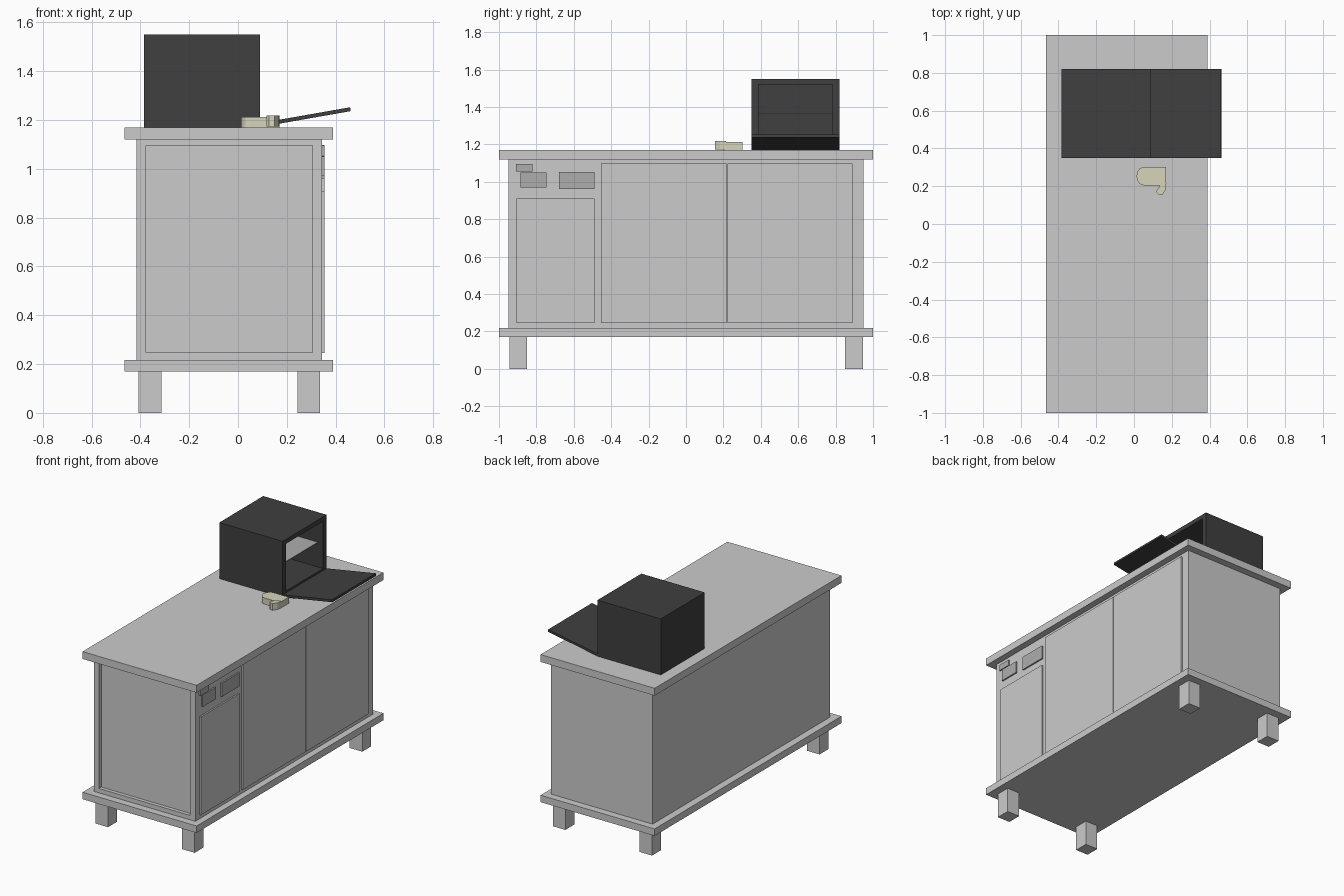
import bpy, bmesh, math
from mathutils import Vector

if "Cube" in bpy.data.objects:
    bpy.data.objects.remove(bpy.data.objects["Cube"])


def material(name, rgb):
    m = bpy.data.materials.new(name)
    m.diffuse_color = (*rgb, 1)
    m.use_nodes = True
    m.node_tree.nodes["Principled BSDF"].inputs["Base Color"].default_value = m.diffuse_color
    return m


DARK = material("dark_metal", (0.05, 0.05, 0.05))
LIGHT = material("light_grey", (0.42, 0.42, 0.42))
CREAM = material("cream_cloth", (0.68, 0.66, 0.50))


def finish(name, bm, mat=None):
    bmesh.ops.recalc_face_normals(bm, faces=bm.faces)
    me = bpy.data.meshes.new(name)
    bm.to_mesh(me)
    bm.free()
    ob = bpy.data.objects.new(name, me)
    bpy.context.collection.objects.link(ob)
    if mat:
        me.materials.append(mat)
    return ob


def box_bm(lo, hi):
    bm = bmesh.new()
    bmesh.ops.create_cube(bm, size=1)
    for v in bm.verts:
        v.co = Vector([hi[i] if v.co[i] > 0 else lo[i] for i in range(3)])
    return bm


def box(name, lo, hi, mat=None):
    return finish(name, box_bm(lo, hi), mat)


def recess(bm, normal, lo, hi, depth):
    """Sink a rectangular pocket with in-plane bounds lo..hi into one face."""
    bm.normal_update()
    n = Vector(normal)
    face = max(bm.faces, key=lambda f: f.normal.dot(n))
    centre = face.calc_center_median()
    face = bmesh.ops.extrude_discrete_faces(bm, faces=[face])["faces"][0]
    for v in face.verts:
        for i in range(3):
            if abs(n[i]) < 0.5:
                v.co[i] = hi[i] if v.co[i] > centre[i] else lo[i]
    face = bmesh.ops.extrude_discrete_faces(bm, faces=[face])["faces"][0]
    for v in face.verts:
        v.co -= n * depth


def prism(name, outline, z0, z1, mat=None):
    bm = bmesh.new()
    f = bm.faces.new([bm.verts.new((x, y, z0)) for x, y in outline])
    top = bmesh.ops.extrude_face_region(bm, geom=[f], use_keep_orig=True)["geom"]
    for v in top:
        if isinstance(v, bmesh.types.BMVert):
            v.co.z = z1
    return finish(name, bm, mat)


# Cabinet body with a recessed end panel
bm = box_bm((-0.415, -0.95, 0.217), (0.345, 0.95, 1.12))
recess(bm, (0, -1, 0), (-0.377, 0, 0.247), (0.305, 0, 1.095), 0.025)
finish("cabinet_body", bm)

# Worktop and base slab
box("worktop", (-0.465, -1, 1.12), (0.39, 1, 1.17))
box("base_slab", (-0.465, -1, 0.17), (0.39, 1, 0.217))

# Feet
for xn, x in (("back", -0.36), ("front", 0.29)):
    for yn, y in (("left", -0.897), ("right", 0.897)):
        box(f"{xn}_{yn}_foot", (x - 0.047, y - 0.048, 0), (x + 0.047, y + 0.048, 0.17))

# Raised doors and control plates on the long side: y0, y1, z0, z1
for name, y0, y1, z0, z1, mat in (
        ("small_door", -0.905, -0.49, 0.245, 0.91, None),
        ("middle_door", -0.455, 0.216, 0.245, 1.098, None),
        ("end_door", 0.221, 0.89, 0.245, 1.098, None),
        ("small_plate", -0.91, -0.82, 1.055, 1.095, LIGHT),
        ("middle_plate", -0.885, -0.745, 0.97, 1.05, LIGHT),
        ("large_plate", -0.68, -0.49, 0.96, 1.053, LIGHT)):
    box(name, (0.335, y0, z0), (0.355, y1, z1), mat)

# Small oven with an open cavity
bm = box_bm((-0.385, 0.35, 1.17), (0.09, 0.82, 1.55))
recess(bm, (1, 0, 0), (0, 0.387, 1.2), (0, 0.783, 1.52), 0.44)
finish("oven_shell", bm, DARK)
box("oven_shelf", (-0.352, 0.385, 1.362), (0.05, 0.785, 1.368), LIGHT)

# Oven door, folded down about its bottom edge
door = box("oven_door", (0, 0.35, 0), (0.378, 0.82, 0.016), DARK)
door.location = (0.09, 0, 1.171)
door.rotation_euler.y = -math.radians(10)

# Oven mitt: rounded palm and a bent thumb
tip = [(0.05 + 0.037 * math.cos(math.radians(a)), 0.253 + 0.048 * math.sin(math.radians(a)))
       for a in range(90, 271, 30)]
prism("mitt_palm", tip + [(0.17, 0.205), (0.17, 0.301)], 1.17, 1.212, CREAM)
prism("mitt_thumb", [(0.137, 0.215), (0.132, 0.195), (0.117, 0.172), (0.128, 0.158), (0.15, 0.154),
                     (0.168, 0.182), (0.171, 0.215)], 1.173, 1.218, CREAM)
